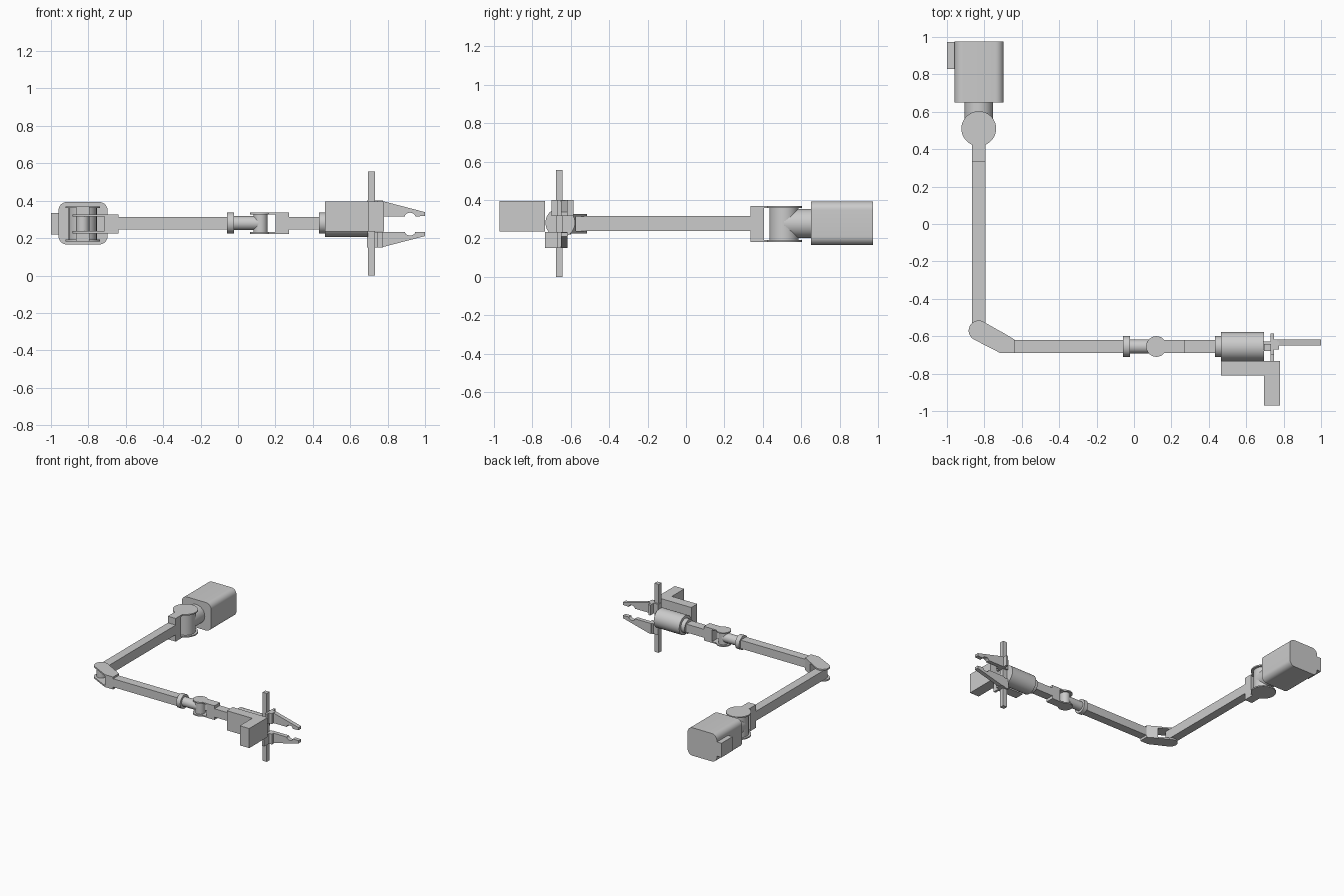
import bpy, bmesh
from math import radians, cos, sin, pi, asin, degrees
from mathutils import Vector, Matrix

if "Cube" in bpy.data.objects:
    bpy.data.objects.remove(bpy.data.objects["Cube"])

ZC = 0.28    # height of the arm's centre line
YC = -0.655  # forearm centre line


def finish(name, bm, smooth=False):
    bmesh.ops.recalc_face_normals(bm, faces=bm.faces)
    me = bpy.data.meshes.new(name)
    bm.to_mesh(me)
    bm.free()
    ob = bpy.data.objects.new(name, me)
    bpy.context.collection.objects.link(ob)
    if smooth:
        bpy.context.view_layer.objects.active = ob
        ob.select_set(True)
        bpy.ops.object.shade_smooth_by_angle(angle=radians(30))
        ob.select_set(False)
    return ob


def add_prism(bm, pts, a, b, axis):
    """Extrude a 2D outline from a to b: Z uses (x, y), Y uses (x, z)."""
    to3 = (lambda p, h: (p[0], p[1], h)) if axis == 'Z' else (lambda p, h: (p[0], h, p[1]))
    low = [bm.verts.new(to3(p, a)) for p in pts]
    top = [bm.verts.new(to3(p, b)) for p in pts]
    bm.faces.new(low)
    bm.faces.new(top)
    n = len(pts)
    for i in range(n):
        j = (i + 1) % n
        bm.faces.new((low[i], low[j], top[j], top[i]))


def prism(name, pts, a, b, axis='Z', smooth=False):
    bm = bmesh.new()
    add_prism(bm, pts, a, b, axis)
    return finish(name, bm, smooth)


def box(name, x, y, z):
    return prism(name, [(x[0], y[0]), (x[1], y[0]), (x[1], y[1]), (x[0], y[1])], *z)


def rod(name, p, q, r):
    p, q = Vector(p), Vector(q)
    bm = bmesh.new()
    rot = (q - p).to_track_quat('Z', 'Y').to_matrix().to_4x4()
    bmesh.ops.create_cone(bm, cap_ends=True, segments=48, radius1=r, radius2=r,
                          depth=(q - p).length, matrix=Matrix.Translation((p + q) / 2) @ rot)
    return finish(name, bm, True)


def arc(c, r, a0, a1, n=36):
    return [(c[0] + r * cos(radians(a0 + (a1 - a0) * i / n)),
             c[1] + r * sin(radians(a0 + (a1 - a0) * i / n))) for i in range(n + 1)]


def fork(name, outline, block, z0, z1, t):
    """Two thin cheek plates joined by a solid block."""
    bm = bmesh.new()
    add_prism(bm, outline, z0, z0 + t, 'Z')
    add_prism(bm, outline, z1 - t, z1, 'Z')
    add_prism(bm, block, z0, z1, 'Z')
    return finish(name, bm, True)


# Base motor: box with rounded long edges, plus its connector
x0, x1, z0, z1, r = -0.96, -0.697, 0.166, 0.393, 0.045
outline = (arc((x1 - r, z1 - r), r, 0, 90, 8) + arc((x0 + r, z1 - r), r, 90, 180, 8)
           + arc((x0 + r, z0 + r), r, 180, 270, 8) + arc((x1 - r, z0 + r), r, 270, 360, 8))
prism("base_motor", outline, 0.65, 0.975, 'Y', True)
box("motor_connector", (-1.0, -0.955), (0.83, 0.973), (0.22, 0.335))

# Shoulder joint
S = (-0.83, 0.51)
rod("shoulder_neck", (S[0], 0.51, ZC - 0.002), (S[0], 0.66, ZC - 0.002), 0.076)
rod("shoulder_barrel", (*S, 0.19), (*S, 0.362), 0.075)
a = degrees(asin(0.035 / 0.093))
fork("shoulder_fork",
     arc(S, 0.093, -90 + a, 270 - a, 48) + [(-0.865, 0.40), (-0.795, 0.40)],
     [(-0.865, 0.335), (-0.795, 0.335), (-0.795, 0.405), (-0.865, 0.405)], 0.182, 0.37, 0.01)

# Upper arm and elbow
E = (-0.83, -0.57)
box("upper_arm", (-0.865, -0.795), (-0.57, 0.34), (0.238, 0.316))
rod("elbow_barrel", (*E, 0.238), (*E, 0.316), 0.035)
fork("elbow_fork",
     arc(E, 0.054, 59, 243, 24) + [(-0.715, -0.69), (-0.64, -0.69), (-0.64, -0.617)],
     [(-0.715, -0.69), (-0.64, -0.69), (-0.64, -0.617), (-0.715, -0.572)], 0.226, 0.327, 0.012)

# Forearm and wrist roll shaft
box("forearm", (-0.645, -0.05), (-0.69, -0.62), (0.245, 0.313))
rod("forearm_collar", (-0.058, YC, ZC), (-0.022, YC, ZC), 0.056)
rod("wrist_shaft", (-0.03, YC, ZC), (0.12, YC, ZC), 0.037)

# Wrist joint
W = (0.12, YC)
rod("wrist_barrel", (*W, 0.23), (*W, 0.33), 0.038)
a = degrees(asin(0.035 / 0.055))
fork("wrist_fork",
     arc(W, 0.055, a, 360 - a) + [(0.21, -0.69), (0.21, -0.62)],
     [(0.20, -0.69), (0.272, -0.69), (0.272, -0.62), (0.20, -0.62)], 0.222, 0.337, 0.01)
box("wrist_link", (0.27, 0.44), (-0.69, -0.62), (0.245, 0.313))
rod("hand_collar", (0.432, YC, ZC), (0.47, YC, ZC), 0.056)
rod("hand_body", (0.466, YC, ZC + 0.002), (0.695, YC, ZC + 0.002), 0.077)

# L-shaped side housing
prism("side_housing", [(0.466, -0.81), (0.695, -0.81), (0.695, -0.97), (0.78, -0.97),
                       (0.78, -0.733), (0.466, -0.733)], 0.236, 0.395)

# Gripper rail
box("gripper_rail", (0.695, 0.733), (-0.678, -0.642), (0.0, 0.556))

# Two mirrored jaws: carriage plate, guide and tapered finger with a grip notch
M = 0.275
for side, s, ys in (("upper", 1, (-0.70, -0.585)), ("lower", -1, (-0.733, -0.622))):
    span = sorted((M + s * 0.041, M + s * 0.125))
    box(side + "_carriage", (0.731, 0.749), ys, span)
    box(side + "_guide", (0.69, 0.775), (-0.672, -0.628), span)
    notch = [(0.92 + 0.028 * cos(t), 0.041 + 0.02 * sin(t)) for t in [pi * i / 8 for i in range(9)]]
    prof = [(0.745, 0.125), (0.765, 0.125), (1.0, 0.064), (1.0, 0.043)] + notch + [(0.745, 0.041)]
    prism(side + "_finger", [(x, M + s * h) for x, h in prof], -0.65, -0.617, 'Y')
